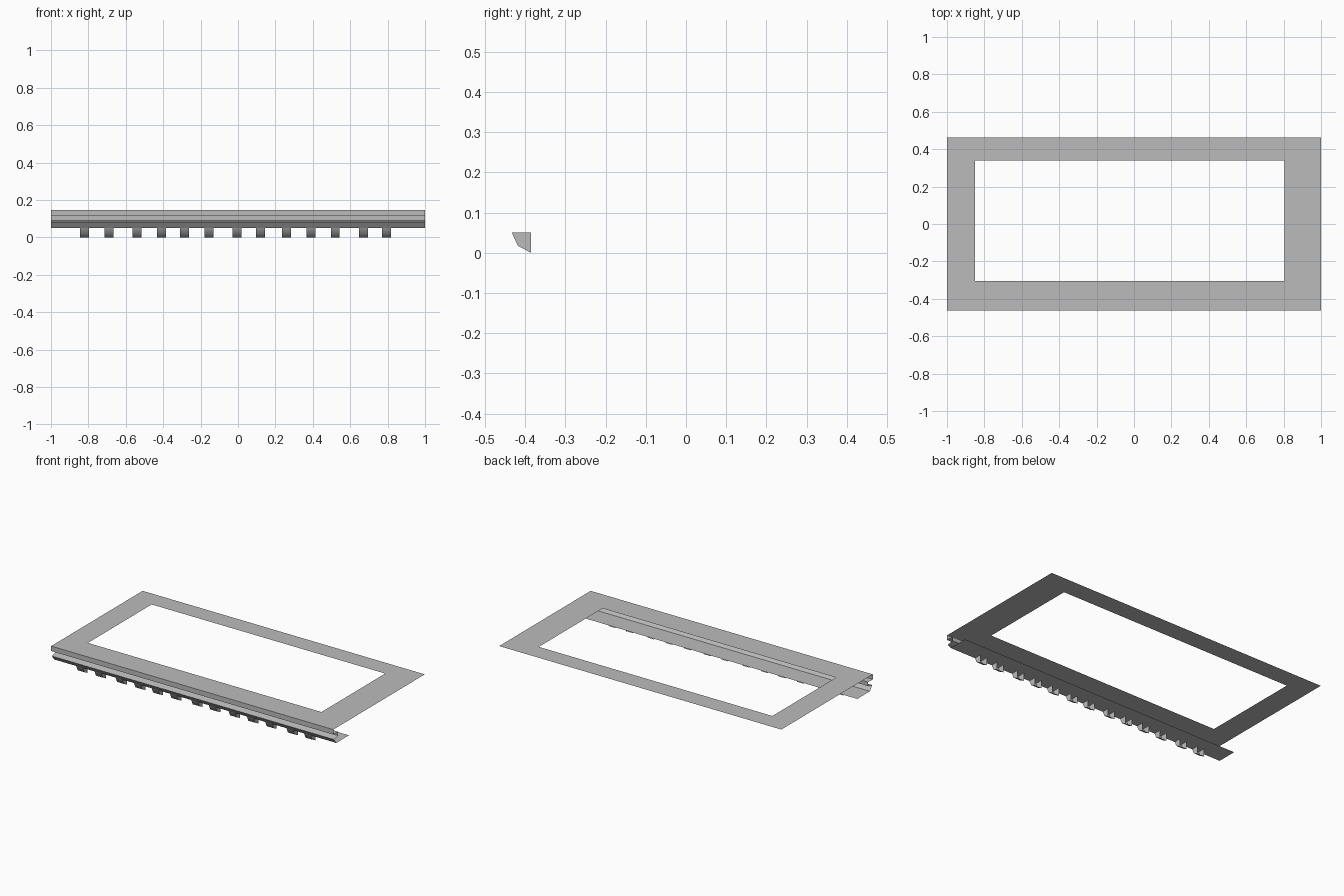
import bpy, bmesh, math

old = bpy.data.objects.get("Cube")
if old:
    bpy.data.objects.remove(old, do_unlink=True)

grey = bpy.data.materials.new("plain grey")
grey.use_nodes = True
colour = (0.5, 0.5, 0.5, 1)
grey.diffuse_color = colour
grey.node_tree.nodes["Principled BSDF"].inputs["Base Color"].default_value = colour


def finish(bm, name):
    mesh = bpy.data.meshes.new(name)
    bm.to_mesh(mesh)
    bm.free()
    mesh.materials.append(grey)
    ob = bpy.data.objects.new(name, mesh)
    bpy.context.collection.objects.link(ob)
    return ob


def sweep(bm, profile, x0, x1):
    """Open (y, z) profile, bottom to top along the front, swept along x."""
    ends = [[bm.verts.new((x, y, z)) for y, z in profile] for x in (x0, x1)]
    a, b = ends
    for i in range(len(profile) - 1):
        bm.faces.new((a[i], b[i], b[i + 1], a[i + 1]))
    return ends


HALF = 0.463
TOP, SHELF = 0.147, 0.05
HOLE_FRONT = -0.305

# Flat top sheet with an off-centre rectangular opening
bm = bmesh.new()
rings = []
for x0, x1, y0, y1 in ((-1, 1, -HALF, HALF), (-0.85, 0.805, HOLE_FRONT, 0.34)):
    rings.append([bm.verts.new((x, y, TOP))
                  for x, y in ((x0, y0), (x1, y0), (x1, y1), (x0, y1))])
outer, inner = rings
for i in range(4):
    j = (i + 1) % 4
    bm.faces.new((outer[i], outer[j], inner[j], inner[i]))
finish(bm, "top_frame")

# Open moulding below the front edge: soffit, sloped rail, recess, fascia
bm = bmesh.new()
sweep(bm, [(HOLE_FRONT, SHELF), (-0.433, SHELF), (-0.457, 0.081),
           (-0.415, 0.09), (-0.415, 0.115), (-HALF, 0.115), (-HALF, TOP)], -1, 1)
finish(bm, "front_moulding")

# Row of small curved brackets, open at the back
bracket_profile = [(-0.385, 0), (-0.418, 0.017), (-0.433, SHELF)]
centres = [-0.82, -0.69, -0.54, -0.41, -0.285, -0.155, -0.005,
           0.12, 0.26, 0.39, 0.52, 0.67, 0.795]
for n, x in enumerate(centres, 1):
    bm = bmesh.new()
    left, right = sweep(bm, bracket_profile, x - 0.024, x + 0.024)
    for side, edge in ((-1, left), (1, right)):
        corner = bm.verts.new((x + side * 0.024, -0.385, SHELF))
        loop = edge + [corner]
        bm.faces.new(loop if side < 0 else loop[::-1])
    bm.normal_update()
    for f in bm.faces:
        if f.normal.x * (f.calc_center_median().x - x) < 0:
            f.normal_flip()
    ob = finish(bm, f"bracket_{n}")
    bpy.ops.object.select_all(action="DESELECT")
    ob.select_set(True)
    bpy.context.view_layer.objects.active = ob
    bpy.ops.object.shade_smooth_by_angle(angle=math.radians(50))
